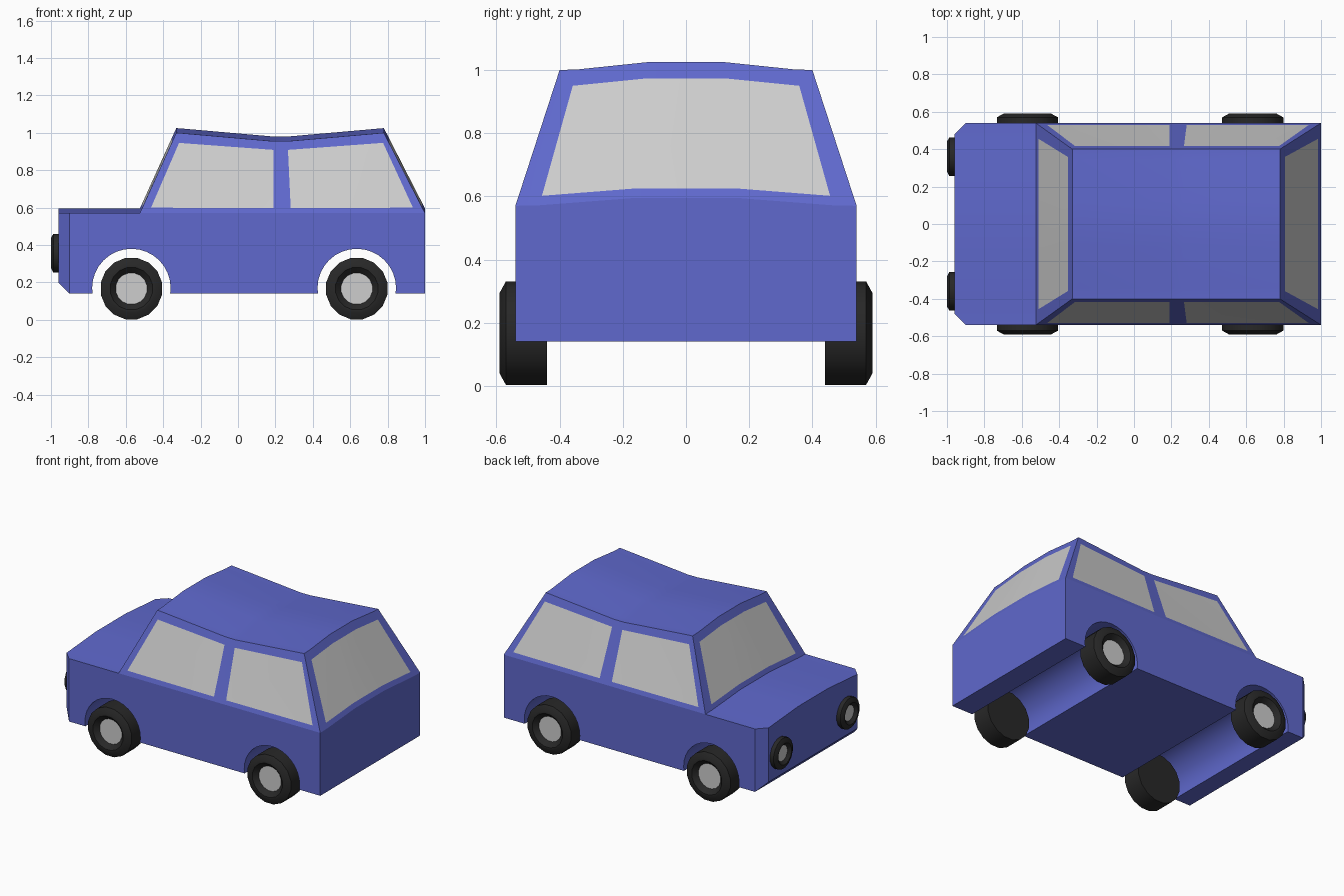
import bpy, bmesh, math
from mathutils import Vector

if "Cube" in bpy.data.objects:
    bpy.data.objects.remove(bpy.data.objects["Cube"], do_unlink=True)


def material(name, rgb):
    m = bpy.data.materials.new(name)
    m.use_nodes = True
    m.diffuse_color = (*rgb, 1)
    m.node_tree.nodes["Principled BSDF"].inputs["Base Color"].default_value = (*rgb, 1)
    return m


BLUE = material("blue paint", (0.115, 0.14, 0.61))
GREY = material("light grey", (0.61, 0.61, 0.61))
BLACK = material("black rubber", (0.021, 0.021, 0.021))


def finish(bm, name, mats):
    bmesh.ops.remove_doubles(bm, verts=bm.verts, dist=0.0005)
    bmesh.ops.recalc_face_normals(bm, faces=bm.faces)
    mesh = bpy.data.meshes.new(name)
    bm.to_mesh(mesh)
    bm.free()
    for m in mats:
        mesh.materials.append(m)
    ob = bpy.data.objects.new(name, mesh)
    bpy.context.collection.objects.link(ob)
    return ob


def smooth(ob):
    bpy.ops.object.select_all(action="DESELECT")
    ob.select_set(True)
    bpy.context.view_layer.objects.active = ob
    bpy.ops.object.shade_smooth_by_angle(angle=math.radians(30))


def clamp(a):
    return max(0.0, min(1.0, a))


def lerp(a, b, t):
    return a + (b - a) * t


SILL, HALF, ROOF_HALF = 0.57, 0.54, 0.40
ACROSS = [-1, -0.86, -0.3, 0.3, 0.86, 1]     # columns across the car
ROWS = [0, 0.07, 0.88, 1]                    # rows from sill to roof
SILL_X = [-0.525, -0.478, 0.19, 0.283, 0.949, 1.0]
ROOF_X = [-0.33, -0.293, 0.19, 0.265, 0.752, 0.78]
AXLES = [-0.57, 0.635]
WHEEL_R = 0.167


def crown(v):
    return 0.025 * clamp((0.9 - abs(v)) / 0.6)


def roof_height(x):
    return 0.955 + 0.045 * clamp((abs(x - 0.228) - 0.05) / 0.5)


# Lower body: crowned section swept along the car, front corners chamfered
bm = bmesh.new()
section = [(-HALF, 0.14)] + [(v * HALF, SILL + crown(v)) for v in ACROSS] + [(HALF, 0.14)]
face = bm.faces.new([bm.verts.new((1.0, y, z)) for y, z in section])
ext = bmesh.ops.extrude_face_region(bm, geom=[face], use_keep_orig=True)
for v in ext["geom"]:
    if isinstance(v, bmesh.types.BMVert):
        v.co.x = -0.96
corners = [e for e in bm.edges
           if all(v.co.x < -0.9 and abs(v.co.y) > HALF - 0.001 for v in e.verts)]
bmesh.ops.bevel(bm, geom=corners, offset=0.06, segments=1, affect="EDGES")
body = finish(bm, "body", [BLUE])

# Wheel arches cut right through the body
for x in AXLES:
    bpy.ops.mesh.primitive_cylinder_add(vertices=32, radius=0.21, depth=2,
                                        location=(x, 0, 0.17),
                                        rotation=(math.pi / 2, 0, 0))
    cutter = bpy.context.object
    cutter.name = "arch_cutter"
    cutter.hide_render = True
    cutter.data.materials.append(BLUE)
    bpy.context.view_layer.objects.active = body
    mod = body.modifiers.new("arch", "BOOLEAN")
    mod.operation = "DIFFERENCE"
    mod.solver = "EXACT"
    mod.object = cutter
    bpy.ops.object.modifier_apply(modifier=mod.name)
    bpy.data.objects.remove(cutter, do_unlink=True)
smooth(body)


# Cabin: four sloping walls with window faces, and a sagging roof
def grid(bm, point, us, ws, is_glass):
    pts = [[bm.verts.new(point(u, w)) for u in us] for w in ws]
    for j in range(len(ws) - 1):
        for i in range(len(us) - 1):
            f = bm.faces.new((pts[j][i], pts[j][i + 1], pts[j + 1][i + 1], pts[j + 1][i]))
            f.material_index = int(is_glass(i, j))


def side_point(sign):
    def point(i, t):
        z = lerp(SILL, roof_height(ROOF_X[i]), t)
        return (lerp(SILL_X[i], ROOF_X[i], t), sign * lerp(HALF, ROOF_HALF, t), z)
    return point


def end_point(k):
    def point(v, t):
        z = lerp(SILL, roof_height(ROOF_X[k]), t) + crown(v)
        return (lerp(SILL_X[k], ROOF_X[k], t), v * lerp(HALF, ROOF_HALF, t), z)
    return point


bm = bmesh.new()
for sign in (-1, 1):
    grid(bm, side_point(sign), range(6), ROWS, lambda i, j: j == 1 and i in (1, 3))
for k in (0, -1):
    grid(bm, end_point(k), ACROSS, ROWS, lambda i, j: j == 1 and 1 <= i <= 3)
grid(bm, lambda x, v: (x, v * ROOF_HALF, roof_height(x) + crown(v)),
     ROOF_X, ACROSS, lambda i, j: False)
smooth(finish(bm, "cabin", [BLUE, GREY]))


# Wheels and lamps share one turned shape: chamfered rim, dished centre
def turned(name, centre, direction, scale, sides=16):
    profile = [(WHEEL_R, -0.15), (WHEEL_R, -0.02), (0.13, 0), (0.115, 0), (0.085, -0.03)]
    turn = Vector(direction).to_track_quat("Z", "Y")
    bm = bmesh.new()
    rings = []
    for r, h in profile:
        ring = []
        for s in range(sides):
            a = 2 * math.pi * (s + 0.5) / sides
            p = Vector((r * math.cos(a), r * math.sin(a), h)) * scale
            ring.append(bm.verts.new(turn @ p + Vector(centre)))
        rings.append(ring)
    for a, b in zip(rings, rings[1:]):
        for s in range(sides):
            n = (s + 1) % sides
            bm.faces.new((a[s], a[n], b[n], b[s]))
    bm.faces.new(rings[0])
    bm.faces.new(rings[-1]).material_index = 1
    smooth(finish(bm, name, [BLACK, GREY]))


for side, sign in (("left", 1), ("right", -1)):
    for end, x in zip(("front", "rear"), AXLES):
        turned(f"{end}_wheel_{side}", (x, sign * 0.59, WHEEL_R), (0, sign, 0), 1)
    turned(f"headlight_{side}", (-1.0, sign * 0.36, 0.357), (-1, 0, 0), 0.63)
